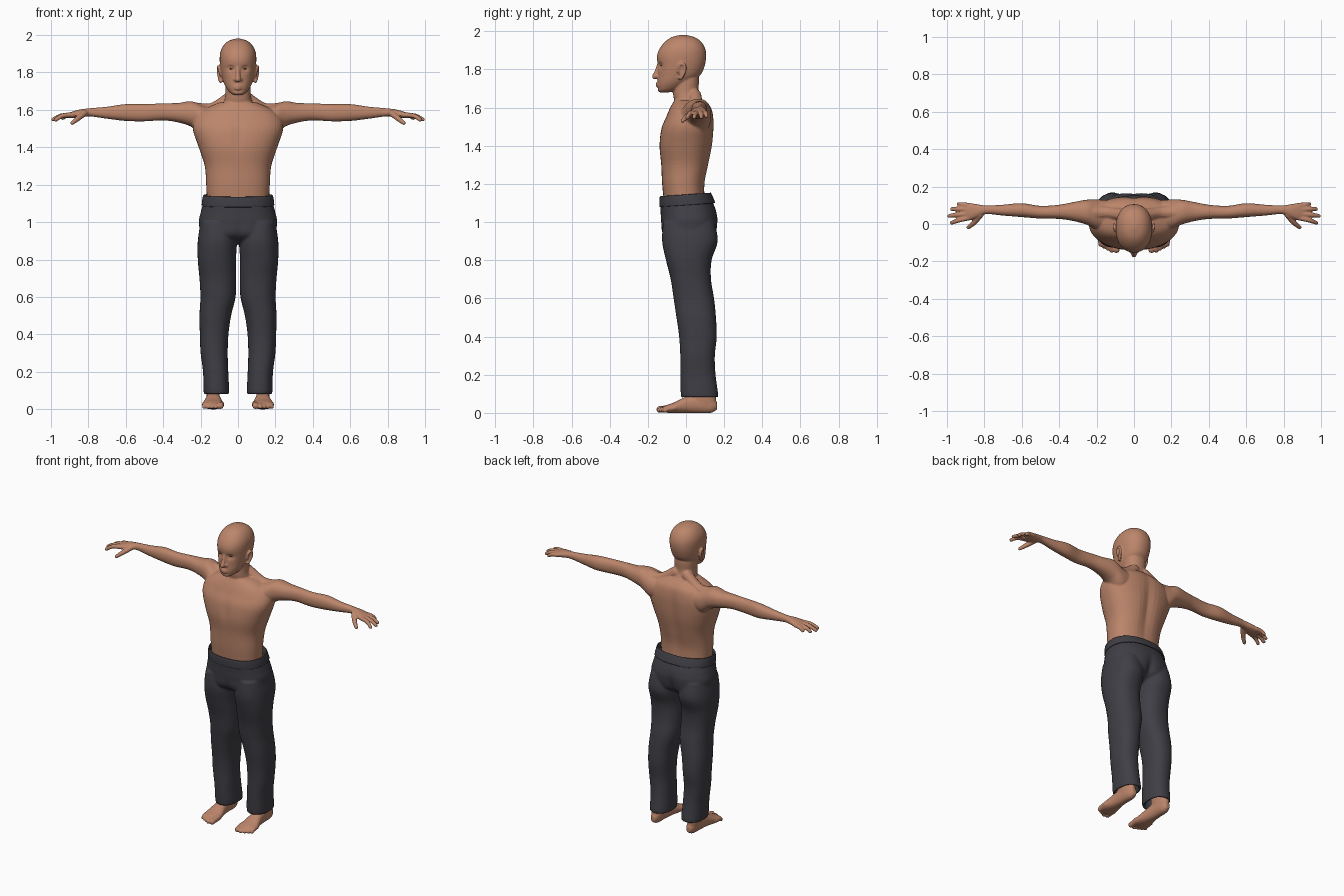
import bpy
import bmesh
import math
from mathutils import Vector, Matrix

if "Cube" in bpy.data.objects:
    bpy.data.objects.remove(bpy.data.objects["Cube"], do_unlink=True)


def make_material(name, rgb):
    material = bpy.data.materials.new(name)
    material.use_nodes = True
    colour = (*rgb, 1)
    material.diffuse_color = colour
    shader = material.node_tree.nodes["Principled BSDF"]
    shader.inputs["Base Color"].default_value = colour
    shader.inputs["Roughness"].default_value = 0.8
    return material


skin = make_material("warm skin", (0.5, 0.235, 0.145))
cloth = make_material("charcoal cloth", (0.05, 0.049, 0.06))
eye_dark = make_material("dark brown eye", (0.05, 0.025, 0.018))


def bump(distance, width):
    """Soft bell-shaped falloff."""
    return math.exp(-(distance / width) ** 2)


def spline(rows, steps):
    """Smooth interpolation through rows of numbers."""
    result = []
    for i in range(len(rows) - 1):
        around = [rows[max(i - 1, 0)], rows[i], rows[i + 1], rows[min(i + 2, len(rows) - 1)]]
        for k in range(steps):
            t = k / steps
            result.append([
                b + t * (c - a) / 2
                + t * t * (a - 2.5 * b + 2 * c - d / 2)
                + t ** 3 * (1.5 * (b - c) + (d - a) / 2)
                for a, b, c, d in zip(*around)])
    return result + [list(rows[-1])]


ORDER = {
    "x": lambda t, a, b: Vector((t, a, b)),
    "y": lambda t, a, b: Vector((a, t, b)),
    "z": lambda t, a, b: Vector((a, b, t)),
}


def loft(bm, rows, axis="z", side=1, power=2.2, shape=None, caps=True, steps=5, segments=48):
    """Skin rounded sections; each row is position, then low and high of both cross axes."""
    rings = []
    for t, a0, a1, b0, b1 in spline(rows, steps):
        ring = []
        for k in range(segments):
            angle = math.tau * k / segments
            c, s = math.cos(angle), math.sin(angle)
            u = math.copysign(abs(c) ** (2 / power), c)
            v = math.copysign(abs(s) ** (2 / power), s)
            point = ORDER[axis](t, (a0 + a1 + u * (a1 - a0)) / 2, (b0 + b1 + v * (b1 - b0)) / 2)
            if shape:
                shape(point)
            point.x *= side
            ring.append(bm.verts.new(point))
        rings.append(ring)
    for low, high in zip(rings, rings[1:]):
        for k in range(segments):
            n = (k + 1) % segments
            bm.faces.new((low[k], low[n], high[n], high[k]))
    if caps:
        bm.faces.new(rings[0])
        bm.faces.new(rings[-1])


def symmetric(rows):
    """Turn rows of height, half width, front, back into full sections."""
    return [(z, -w, w, front, back) for z, w, front, back in rows]


def chain(bm, points, side=1, steps=6):
    """String of overlapping balls along a curve; each point is x, y, z, radius."""
    for x, y, z, radius in spline(points, steps):
        bmesh.ops.create_icosphere(bm, subdivisions=2, radius=radius,
                                   matrix=Matrix.Translation((x * side, y, z)))


def finish(bm, name, material, voxel=None, smoothing=3):
    bmesh.ops.recalc_face_normals(bm, faces=bm.faces[:])
    mesh = bpy.data.meshes.new(name)
    bm.to_mesh(mesh)
    bm.free()
    mesh.materials.append(material)
    for face in mesh.polygons:
        face.use_smooth = True
    obj = bpy.data.objects.new(name, mesh)
    bpy.context.collection.objects.link(obj)
    if voxel:
        # Fuse the overlapping volumes and relax the joins
        fuse = obj.modifiers.new("fuse", "REMESH")
        fuse.mode = "VOXEL"
        fuse.voxel_size = voxel
        fuse.use_smooth_shade = True
        relax = obj.modifiers.new("relax", "SMOOTH")
        relax.factor = 0.5
        relax.iterations = smoothing
    return obj


def torso_shape(p):
    # Spine groove behind, breastbone groove in front
    if p.y > 0:
        p.y -= 0.014 * bump(p.x, 0.035) * bump(p.z - 1.38, 0.2)
    else:
        p.y += 0.006 * bump(p.x, 0.025) * bump(p.z - 1.45, 0.08)


def head_shape(p):
    # Eye sockets and the hollow above the chin
    if p.y < -0.05:
        p.y += 0.013 * bump(abs(p.x) - 0.037, 0.02) * bump(p.z - 1.82, 0.017)
        p.y += 0.006 * bump(p.x, 0.04) * bump(p.z - 1.702, 0.008)


# Torso, neck and head
body = bmesh.new()
loft(body, symmetric([
    (1.1, .165, -.115, .1), (1.2, .17, -.125, .1), (1.3, .178, -.13, .12),
    (1.4, .21, -.14, .14), (1.49, .24, -.13, .147), (1.55, .235, -.105, .145),
    (1.6, .19, -.083, .133), (1.64, .1, -.06, .1)]), power=2.35, shape=torso_shape)
loft(body, symmetric([
    (1.56, .09, -.05, .11), (1.63, .078, -.06, .09), (1.68, .067, -.068, .067),
    (1.75, .067, -.06, .068), (1.8, .06, -.05, .06)]))
loft(body, symmetric([
    (1.68, .022, -.138, -.09), (1.695, .046, -.15, -.04), (1.73, .07, -.15, .02),
    (1.77, .085, -.148, .075), (1.82, .094, -.149, .098), (1.87, .098, -.152, .106),
    (1.91, .094, -.138, .1), (1.945, .077, -.11, .08), (1.969, .05, -.075, .045),
    (1.981, .012, -.03, 0)]), shape=head_shape)

# Nose and lips
chain(body, [(0, -.142, 1.828, .01), (0, -.153, 1.79, .012), (0, -.164, 1.763, .015)])
for height in (1.726, 1.714):
    chain(body, [(-.024, -.14, 1.719, .006), (0, -.15, height, .009), (.024, -.14, 1.719, .006)])

for s in (1, -1):
    # Nostril, brow, eyelid and ear
    chain(body, [(.006, -.155, 1.762, .01), (.015, -.149, 1.762, .01)], s)
    chain(body, [(.014, -.142, 1.838, .007), (.036, -.136, 1.845, .008), (.06, -.12, 1.84, .007)], s)
    chain(body, [(.027, -.118, 1.82, .014), (.045, -.114, 1.82, .014)], s)
    chain(body, [(.094, -.04, 1.79, .008), (.102, -.034, 1.822, .008), (.107, -.012, 1.829, .008),
                 (.106, -.004, 1.8, .008), (.099, -.018, 1.768, .009), (.093, -.03, 1.752, .009)], s)
    chain(body, [(.09, -.022, 1.81, .012), (.088, -.024, 1.775, .012)], s)

    # Slope from neck to shoulder
    chain(body, [(.04, .045, 1.665, .036), (.14, .06, 1.604, .034), (.24, .06, 1.597, .046)], s, 14)

    # Arm and palm
    loft(body, [
        (.08, 0, .12, 1.5, 1.6), (.18, -.035, .13, 1.46, 1.622), (.25, -.005, .13, 1.51, 1.646),
        (.32, .015, .118, 1.533, 1.637), (.4, .027, .103, 1.544, 1.635), (.5, .029, .097, 1.539, 1.631),
        (.6, .037, .111, 1.541, 1.631), (.7, .045, .103, 1.553, 1.617), (.79, .053, .099, 1.565, 1.609),
        (.84, .034, .106, 1.561, 1.603), (.88, .02, .112, 1.557, 1.593), (.915, .022, .11, 1.555, 1.58),
    ], axis="x", side=s, steps=6, segments=36)

    # Thumb and four fingers
    chain(body, [(.82, .05, 1.582, .017), (.855, .008, 1.555, .015), (.886, -.018, 1.53, .011)], s, 9)
    for y, tip_x, tip_y, tip_z in ((.033, .975, .006, 1.547), (.055, .989, .043, 1.549),
                                   (.079, .974, .08, 1.55), (.1, .937, .107, 1.556)):
        chain(body, [(.88, y, 1.574, .014), ((.9 + tip_x) / 2, (y + tip_y) / 2, 1.569, .013),
                     (tip_x, tip_y, tip_z, .011)], s, 9)
finish(body, "upper_body", skin, 0.005)

# Eyes
for side_name, s in (("left", 1), ("right", -1)):
    eye = bmesh.new()
    bmesh.ops.create_uvsphere(
        eye, u_segments=16, v_segments=8, radius=1,
        matrix=Matrix.Translation((s * .036, -.129, 1.82)) @ Matrix.Diagonal((.013, .006, .003, 1)))
    finish(eye, side_name + "_eye", eye_dark)


def seat_shape(p):
    # Centre seam of the seat and the front fold
    if p.y > 0:
        p.y -= 0.022 * bump(p.x, 0.03) * bump(p.z - 0.93, 0.08)
    else:
        p.y += 0.012 * bump(p.x, 0.03) * bump(p.z - 0.9, 0.07)


# Trousers with hollow hems
trousers = bmesh.new()
loft(trousers, symmetric([
    (.885, .09, -.06, .1), (.93, .19, -.122, .155), (1, .209, -.131, .168),
    (1.05, .2, -.133, .161), (1.09, .19, -.135, .147), (1.11, .186, -.134, .14)]),
    power=2.3, shape=seat_shape)
for s in (1, -1):
    loft(trousers, [
        (1, .02, .2, -.12, .15), (.9, .006, .215, -.125, .166), (.8, .011, .215, -.105, .134),
        (.7, .01, .206, -.08, .131), (.6, .013, .201, -.065, .147), (.5, .037, .206, -.05, .157),
        (.4, .051, .204, -.036, .161), (.3, .055, .2, -.03, .151), (.2, .052, .187, -.03, .155),
        (.088, .048, .183, -.026, .169), (.09, .062, .17, -.012, .155), (.15, .068, .168, -.008, .148),
    ], side=s, power=2.3)
finish(trousers, "trousers", cloth, 0.007, 2)


def waist_tilt(p):
    p.z += 0.07 * p.y


# Waistband, open around the waist and higher at the back
band = bmesh.new()
loft(band, symmetric([
    (1.09, .188, -.133, .146), (1.093, .194, -.139, .152), (1.138, .188, -.138, .134),
    (1.141, .182, -.132, .127), (1.1, .178, -.126, .12)]),
    power=2.3, shape=waist_tilt, caps=False, segments=64)
finish(band, "waistband", cloth)

# Bare feet with toes
for side_name, s in (("left", 1), ("right", -1)):
    foot = bmesh.new()
    loft(foot, [
        (.163, .115, .146, .018, .055), (.13, .101, .161, 0, .085), (.06, .097, .167, -.001, .1),
        (0, .09, .174, -.001, .085), (-.06, .077, .189, -.001, .056), (-.1, .075, .192, .001, .042),
        (-.12, .084, .184, .005, .032)], axis="y", side=s)
    loft(foot, [
        (.04, .1, .165, .01, .16), (.1, .097, .168, .015, .154), (.2, .09, .155, .025, .13)], side=s)
    chain(foot, [(.094, -.08, .025, .021), (.093, -.115, .021, .018), (.094, -.138, .018, .018)], s)
    for i in range(4):
        x = .12 + .02 * i
        tip = -.142 + .011 * i
        chain(foot, [(x, tip + .05, .026, .013), (x, tip + .02, .024, .011), (x, tip, .013, .0125)], s)
    finish(foot, side_name + "_foot", skin, 0.005, 2)
